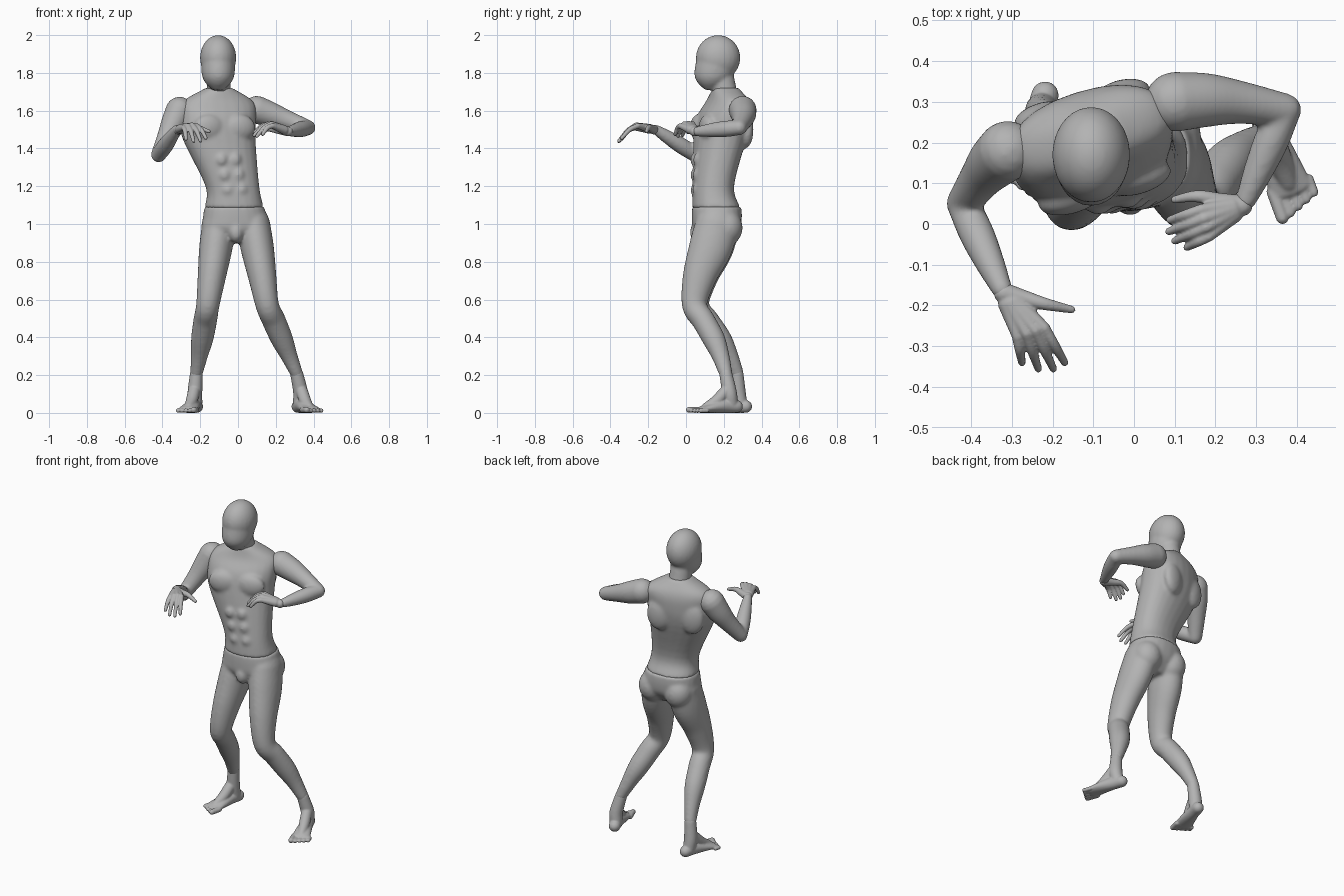
import bpy
import bmesh
from math import sin, cos, pi, copysign
from mathutils import Vector, Matrix

old = bpy.data.objects.get("Cube")
if old:
    bpy.data.objects.remove(old, do_unlink=True)

grey = bpy.data.materials.new("plain_grey")
grey.use_nodes = True
grey.diffuse_color = (0.45, 0.45, 0.45, 1)
shader = grey.node_tree.nodes["Principled BSDF"]
shader.inputs["Base Color"].default_value = grey.diffuse_color


def smooth_stations(stations, steps=5):
    """Pass a smooth spline through the rows of numbers."""
    rows = [Vector(station) for station in stations]
    if len(rows) == 2:
        return rows
    padded = [2 * rows[0] - rows[1], *rows, 2 * rows[-1] - rows[-2]]
    result = []
    for before, start, end, after in zip(padded, padded[1:], padded[2:], padded[3:]):
        slope_in, slope_out = (end - before) / 2, (after - start) / 2
        for i in range(steps):
            t = i / steps
            ease = t * t * (3 - 2 * t)
            result.append(start.lerp(end, ease) + slope_in * (t * (1 - t) ** 2)
                          - slope_out * (t * t * (1 - t)))
    return result + [rows[-1]]


def loft(bm, rings, power=1.0, sides=24):
    """Skin a closed shell over rings given as centre and two half axes."""
    def bent(value):
        return copysign(abs(value) ** power, value)

    angles = [2 * pi * i / sides for i in range(sides)]
    loops = []
    for centre, u, v in rings:
        loops.append([bm.verts.new(centre + u * bent(cos(angle)) + v * bent(sin(angle)))
                      for angle in angles])
    for low, high in zip(loops, loops[1:]):
        for i in range(sides):
            bm.faces.new((low[i - 1], low[i], high[i], high[i - 1]))
    bm.faces.new(loops[0])
    bm.faces.new(loops[-1])


def body_turn(z):
    """The trunk twists towards its left from the waist up."""
    return min(0.3, 0.1 + 0.45 * max(0, z - 1.1))


def stack(bm, stations, power, turn_at):
    """Level sections: x, y, z, half width, half depth."""
    rings = []
    for x, y, z, width, depth in smooth_stations(stations):
        turn = turn_at(z)
        u = Vector((cos(turn), sin(turn), 0))
        v = Vector((-sin(turn), cos(turn), 0))
        rings.append((Vector((x, y, z)), u * width, v * depth))
    loft(bm, rings, power)


def tube(bm, stations):
    """Round-ended limb: x, y, z, radius and an optional second radius."""
    rows = smooth_stations([(*s, s[-1]) if len(s) == 4 else s for s in stations])
    points = [Vector(row[:3]) for row in rows]
    rings, tangents, side = [], [], None
    for i, row in enumerate(rows):
        along = points[min(i + 1, len(rows) - 1)] - points[max(i - 1, 0)]
        along.normalize()
        if side is None:
            side = Vector((1, 0, 0)) if abs(along.z) > 0.6 else Vector((0, 0, 1))
        side = (side - along * side.dot(along)).normalized()
        rings.append((points[i], side * row[3], along.cross(side) * row[4]))
        tangents.append(along)

    def dome(ring, outward):
        centre, u, v = ring
        reach = outward * min(u.length, v.length)
        return [(centre + reach * sin(a), u * cos(a), v * cos(a))
                for a in (0.4, 0.8, 1.2, 1.5)]

    loft(bm, dome(rings[0], -tangents[0])[::-1] + rings + dome(rings[-1], tangents[-1]))


def limb(start, end, profile):
    """Stations between two joints: fraction, backward push, radii."""
    start, end = Vector(start), Vector(end)
    return [(*(start.lerp(end, t) + Vector((0, push, 0))), *radii)
            for t, push, *radii in profile]


def blob(bm, centre, radii, turn=0.0):
    matrix = (Matrix.Translation(centre) @ Matrix.Rotation(turn, 4, 'Z')
              @ Matrix.Diagonal((*radii, 1)))
    bmesh.ops.create_uvsphere(bm, u_segments=24, v_segments=16, radius=1, matrix=matrix)


def finish(bm, name, voxel, rounds):
    """Fuse the shells into one smooth skin."""
    bmesh.ops.recalc_face_normals(bm, faces=bm.faces)
    mesh = bpy.data.meshes.new(name)
    bm.to_mesh(mesh)
    bm.free()
    mesh.materials.append(grey)
    obj = bpy.data.objects.new(name, mesh)
    bpy.context.collection.objects.link(obj)
    fuse = obj.modifiers.new("fuse", 'REMESH')
    fuse.mode = 'VOXEL'
    fuse.voxel_size = voxel
    fuse.use_smooth_shade = True
    soften = obj.modifiers.new("soften", 'SMOOTH')
    soften.iterations = rounds


# Head: round skull, face narrowing to the chin, and neck
bm = bmesh.new()
skull = Vector((-0.105, 0.17, 1.88))
blob(bm, skull, (0.096, 0.118, 0.12))
stack(bm, [(skull.x, y, z, width, depth) for y, z, width, depth in (
    (0.17, 1.9, 0.09, 0.11), (0.15, 1.8, 0.088, 0.106),
    (0.14, 1.75, 0.07, 0.08), (0.13, 1.71, 0.03, 0.03))], 1.0, lambda z: 0)
tube(bm, [(-0.1, 0.21, 1.68, 0.064), (-0.105, 0.185, 1.8, 0.064)])
finish(bm, "head", 0.008, 8)

# Torso with chest, shoulder blades and stomach muscles
bm = bmesh.new()
stack(bm, [(-0.02, 0.16, 1.083, 0.157, 0.128), (-0.03, 0.145, 1.2, 0.143, 0.108),
           (-0.1, 0.18, 1.45, 0.195, 0.132), (-0.105, 0.2, 1.57, 0.205, 0.128),
           (-0.105, 0.22, 1.65, 0.19, 0.1), (-0.1, 0.21, 1.72, 0.07, 0.068)],
      0.88, body_turn)


def muscle(x, y, z, across, forward, radii):
    turn = Matrix.Rotation(body_turn(z), 3, 'Z')
    blob(bm, Vector((x, y, z)) + turn @ Vector((across, -forward, 0)), radii, body_turn(z))


for side in (-1, 1):
    muscle(-0.1, 0.185, 1.51, side * 0.085, 0.1, (0.085, 0.04, 0.07))
    muscle(-0.1, 0.19, 1.5, side * 0.1, -0.1, (0.075, 0.04, 0.1))
    for row in range(3):
        muscle(-0.03 - 0.02 * row, 0.15, 1.18 + 0.08 * row, side * 0.036, 0.095,
               (0.034, 0.027, 0.037))
finish(bm, "torso", 0.009, 10)

# Pelvis and both legs down to the ankles
THIGH = [(0, 0, 0.09, 0.115), (0.3, 0, 0.088, 0.115), (0.65, -0.015, 0.075, 0.09)]
CALF = [(0, 0, 0.062, 0.067), (0.22, 0.01, 0.063, 0.062), (0.5, 0.02, 0.059, 0.06),
        (0.75, 0.015, 0.045, 0.047), (1, 0, 0.034, 0.036)]
bm = bmesh.new()
stack(bm, [(-0.01, 0.155, 0.9, 0.08, 0.07), (-0.01, 0.16, 0.97, 0.178, 0.122),
           (-0.015, 0.163, 1.03, 0.172, 0.132), (-0.02, 0.163, 1.092, 0.158, 0.13)],
      0.88, body_turn)
left_ankle, right_ankle = (0.31, 0.21, 0.21), (-0.22, 0.27, 0.21)
for hip, knee, ankle in (((0.08, 0.165, 1), (0.155, 0.045, 0.57), left_ankle),
                         ((-0.1, 0.17, 1), (-0.16, 0.055, 0.57), right_ankle)):
    tube(bm, limb(hip, knee, THIGH) + limb(knee, ankle, CALF))
    blob(bm, (hip[0], 0.215, 0.98), (0.085, 0.085, 0.095))
blob(bm, (-0.01, 0.065, 0.955), (0.04, 0.045, 0.055))
finish(bm, "pelvis_and_legs", 0.009, 10)

# Arms from shoulder to wrist, and hands with the fingers fanned between two edges
UPPER_ARM = [(0, 0, 0.074), (0.3, 0.01, 0.066), (0.6, 0.01, 0.053), (1, 0, 0.041)]
FOREARM = [(0, 0, 0.04), (0.35, 0, 0.043), (0.7, 0, 0.036), (1, 0, 0.026)]


def arm(label, shoulder, elbow, wrist):
    bm = bmesh.new()
    tube(bm, limb(shoulder, elbow, UPPER_ARM))
    tube(bm, limb(elbow, wrist, FOREARM))
    finish(bm, label + "_arm", 0.008, 6)


def hand(label, wrist, knuckles, tips, thumb):
    bm = bmesh.new()
    wrist = Vector(wrist)
    knuckles, tips = [[Vector(p) for p in edge] for edge in (knuckles, tips)]
    for i in range(4):
        knuckle, tip = knuckles[0].lerp(knuckles[1], i / 3), tips[0].lerp(tips[1], i / 3)
        arch = sin(pi * i / 3)
        knuckle.z += 0.008 * arch
        tip += (tip - knuckle).normalized() * 0.025 * arch
        middle = knuckle.lerp(tip, 0.5) + Vector((0, 0, 0.012))
        tube(bm, [(*wrist.lerp(knuckle, 0.25), 0.024), (*knuckle, 0.014)])
        tube(bm, [(*knuckle, 0.014), (*middle, 0.0125), (*tip, 0.0095)])
    base, tip = [Vector(p) for p in thumb]
    tube(bm, [(*wrist, 0.026), (*wrist.lerp(base, 0.5), 0.02), (*base, 0.015), (*tip, 0.0095)])
    finish(bm, label + "_hand", 0.004, 3)


arm("left", (0.1, 0.3, 1.605), (0.37, 0.28, 1.51), (0.275, 0.06, 1.49))
arm("right", (-0.31, 0.18, 1.6), (-0.42, 0.05, 1.367), (-0.324, -0.16, 1.5))
hand("left", (0.265, 0.045, 1.49), [(0.165, 0.035, 1.53), (0.183, -0.03, 1.52)],
     [(0.088, 0.01, 1.485), (0.13, -0.057, 1.475)], [(0.155, 0.068, 1.505), (0.1, 0.06, 1.485)])
hand("right", (-0.318, -0.17, 1.5), [(-0.22, -0.255, 1.52), (-0.286, -0.275, 1.51)],
     [(-0.17, -0.34, 1.455), (-0.275, -0.34, 1.45)], [(-0.215, -0.197, 1.51), (-0.153, -0.21, 1.49)])


# Feet: heel and toe points on the floor, inner = side of the big toe
def foot(label, heel, toe, ankle, inner):
    bm = bmesh.new()
    heel, toe = Vector((*heel, 0)), Vector((*toe, 0))
    up = Vector((0, 0, 1))
    along = (toe - heel).normalized()
    across = up.cross(along) * inner

    def at(forward, height, sideways=0.0):
        return heel + along * forward + across * sideways + up * height

    tube(bm, [(*at(forward, height), height, width) for forward, height, width in (
        (0.035, 0.034, 0.034), (0.09, 0.038, 0.037), (0.16, 0.03, 0.046), (0.23, 0.018, 0.055))])
    tube(bm, [(*ankle, 0.034), (*at(0.075, 0.11), 0.039), (*at(0.065, 0.05), 0.037)])
    tube(bm, [(*at(0.095, 0.115), 0.032), (*at(0.15, 0.062), 0.031), (*at(0.21, 0.027), 0.024)])
    for i in range(5):
        radius = 0.012 if i else 0.016
        offset = 0.043 - 0.0235 * i
        end = (toe - heel).length - radius - 0.009 * i
        tube(bm, [(*at(0.22, radius, offset), radius), (*at(end, radius, offset), radius)])
    finish(bm, label + "_foot", 0.005, 4)


foot("left", (0.305, 0.3), (0.41, 0.015), left_ankle, -1)
foot("right", (-0.21, 0.35), (-0.28, 0.065), right_ankle, 1)
